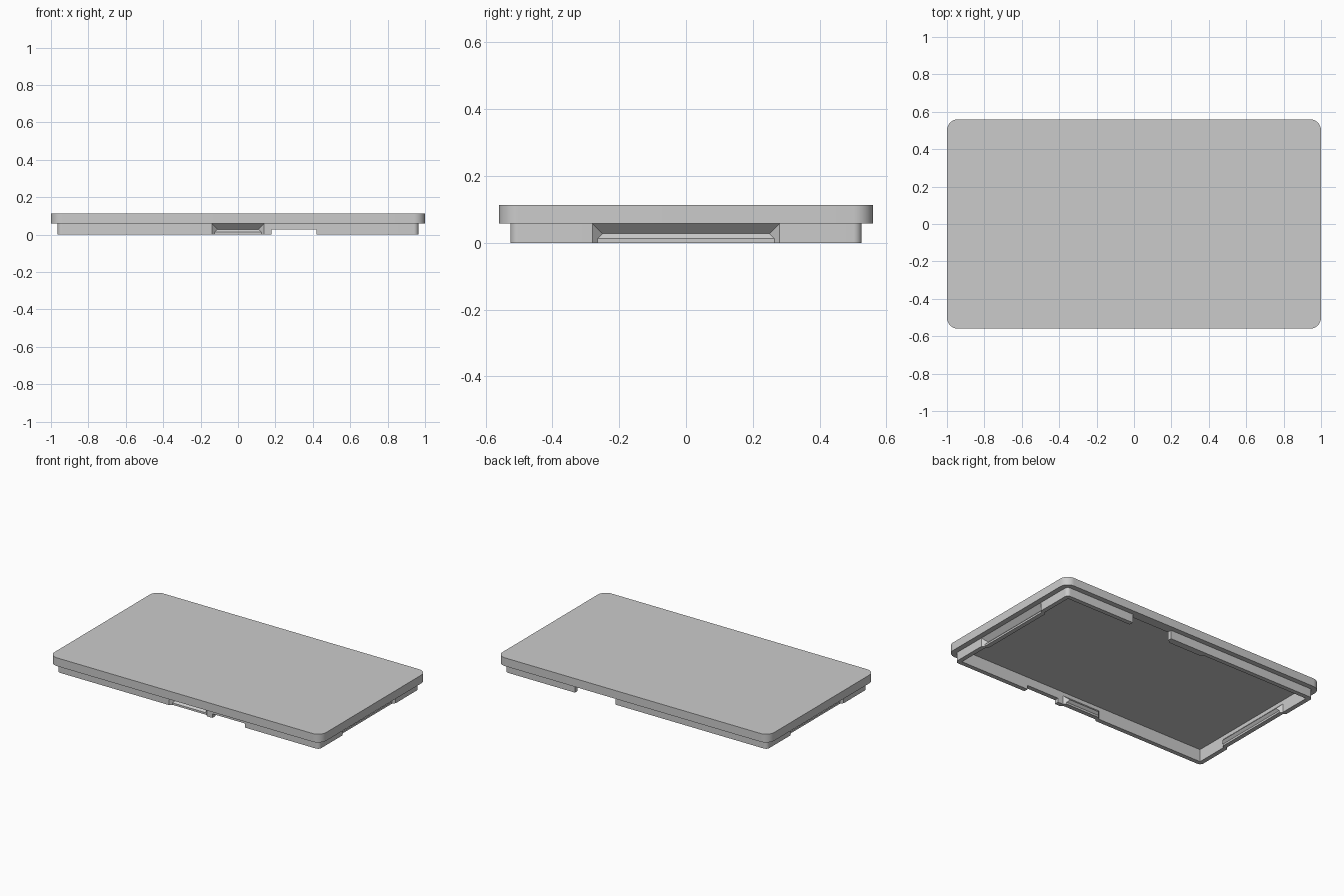
import bpy
import bmesh
from math import cos, sin, pi, radians
from mathutils import Matrix

cube = bpy.data.objects.get("Cube")
if cube:
    bpy.data.objects.remove(cube, do_unlink=True)

LID_Z, TOP_Z = 0.058, 0.113     # underside and top of the lid
RIM_X, RIM_Y = 0.965, 0.526     # outer half sizes of the rim
WALL = 0.03                     # thickness of rim and lid skin

grey = bpy.data.materials.new("plastic_grey")
grey.use_nodes = True
grey.diffuse_color = (0.6, 0.6, 0.6, 1)
grey.node_tree.nodes["Principled BSDF"].inputs["Base Color"].default_value = (0.6, 0.6, 0.6, 1)


def to_object(name, bm):
    bmesh.ops.recalc_face_normals(bm, faces=bm.faces)
    mesh = bpy.data.meshes.new(name)
    bm.to_mesh(mesh)
    bm.free()
    obj = bpy.data.objects.new(name, mesh)
    bpy.context.collection.objects.link(obj)
    mesh.materials.append(grey)
    return obj


def rounded_slab(name, hx, hy, radius, z0, z1, steps=10):
    """Upright slab with rounded vertical corners."""
    bm = bmesh.new()
    loop = []
    for i, (sx, sy) in enumerate([(1, 1), (-1, 1), (-1, -1), (1, -1)]):
        for k in range(steps + 1):
            a = (i + k / steps) * pi / 2
            loop.append(bm.verts.new((sx * (hx - radius) + radius * cos(a),
                                      sy * (hy - radius) + radius * sin(a), z0)))
    base = bm.faces.new(loop)
    top = bmesh.ops.extrude_face_region(bm, geom=[base], use_keep_orig=True)
    moved = [v for v in top["geom"] if isinstance(v, bmesh.types.BMVert)]
    bmesh.ops.translate(bm, verts=moved, vec=(0, 0, z1 - z0))
    return to_object(name, bm)


def box(name, x0, x1, y0, y1, z0, z1):
    bm = bmesh.new()
    bmesh.ops.create_cube(bm, size=1)
    for v in bm.verts:
        v.co = ((x0, x1)[v.co.x > 0], (y0, y1)[v.co.y > 0], (z0, z1)[v.co.z > 0])
    return to_object(name, bm)


def snap_bead(name, profile, half, dist, angle):
    """Prism of (depth, height) points with slanted ends, set against one side."""
    bm = bmesh.new()
    ends = [[bm.verts.new((s * (half - d), d - dist, z)) for d, z in profile] for s in (-1, 1)]
    for loop in ends:
        bm.faces.new(loop)
    n = len(profile)
    for i in range(n):
        j = (i + 1) % n
        bm.faces.new((ends[0][i], ends[0][j], ends[1][j], ends[1][i]))
    bm.transform(Matrix.Rotation(angle, 4, "Z"))
    return to_object(name, bm)


def combine(target, tool, operation):
    mod = target.modifiers.new(operation.lower(), "BOOLEAN")
    mod.operation = operation
    mod.solver = "EXACT"
    mod.object = tool
    bpy.context.view_layer.objects.active = target
    bpy.ops.object.modifier_apply(modifier=mod.name)
    bpy.data.objects.remove(tool, do_unlink=True)


# Lid plate and the rim wall below it, hollowed up to the lid skin
lid = rounded_slab("lid_plate", 1.0, 0.56, 0.06, LID_Z, TOP_Z)
rim = rounded_slab("rim_wall", RIM_X, RIM_Y, 0.025, 0, LID_Z)
ix, iy = RIM_X - WALL, RIM_Y - WALL
for part in (lid, rim):
    combine(part, box("cutter", -ix, ix, -iy, iy, -0.1, TOP_Z - WALL), "DIFFERENCE")

# Pressed snap grooves: a bead inside and a matching groove outside each wall
e = 0.01
tip, foot = (0.03, 0.028), (0.015, 0.013)
bead = [(-e, 0), (-e, LID_Z), (0, LID_Z), tip, foot, (0.015, 0)]
groove = [(-e, -e), (-e, LID_Z + e), tip, foot, (0.015, -e)]
for i in range(4):
    half, dist = ((0.14, RIM_Y), (0.28, RIM_X))[i % 2]
    combine(rim, snap_bead("bead", bead, half, dist - WALL, i * pi / 2), "UNION")
    combine(rim, snap_bead("cutter", groove, half, dist, i * pi / 2), "DIFFERENCE")

# Shallow front notch and full-height back gap
combine(rim, box("cutter", 0.18, 0.42, -0.6, -0.4, -0.1, 0.027), "DIFFERENCE")
combine(rim, box("cutter", 0.15, 0.45, 0.4, 0.6, -0.1, 0.2), "DIFFERENCE")

# Smooth corners, crisp edges
for obj in (lid, rim):
    bpy.ops.object.select_all(action="DESELECT")
    obj.select_set(True)
    bpy.context.view_layer.objects.active = obj
    bpy.ops.object.shade_smooth_by_angle(angle=radians(30))
